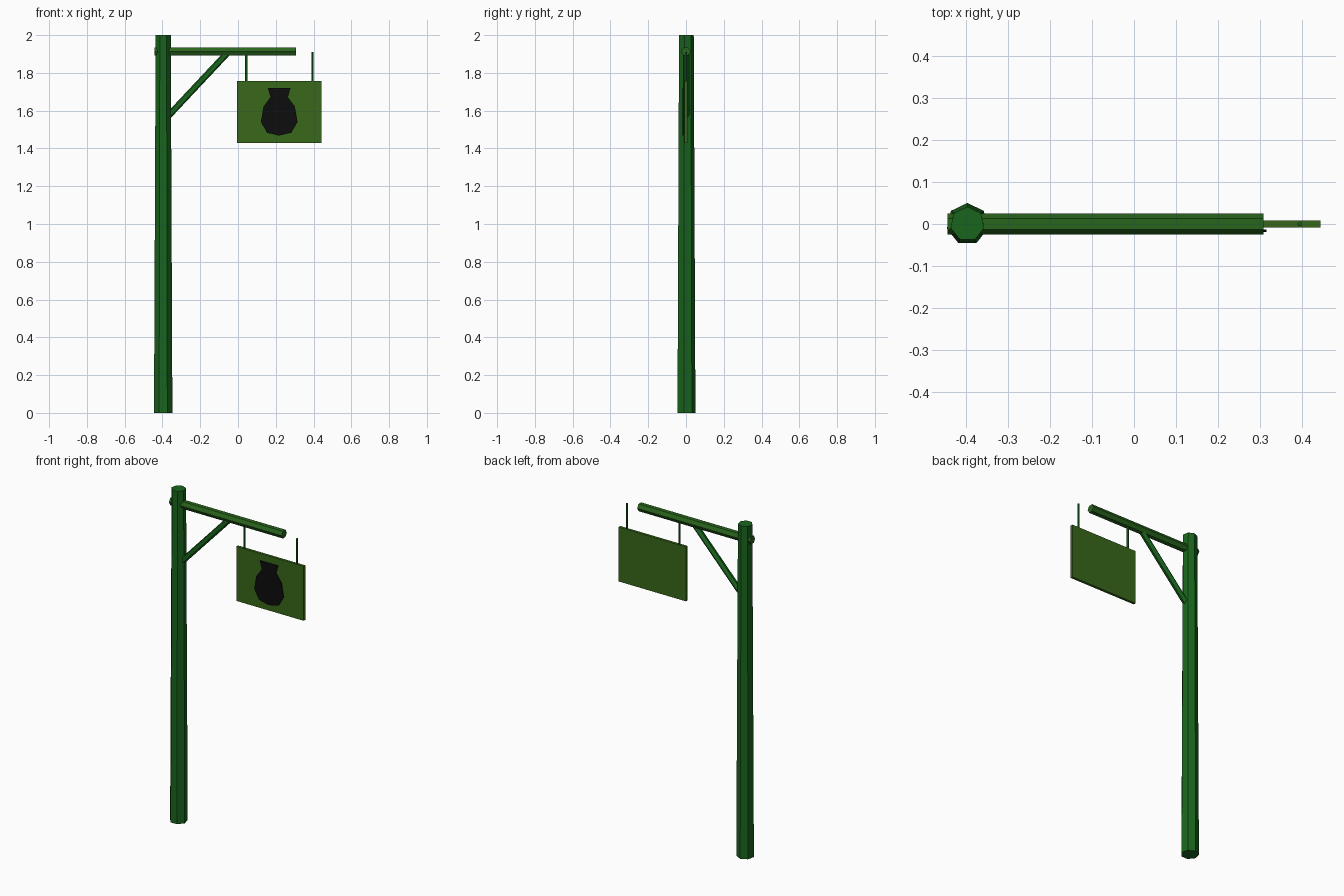
import bpy, bmesh
from mathutils import Vector, Matrix

if "Cube" in bpy.data.objects:
    bpy.data.objects.remove(bpy.data.objects["Cube"])


def material(name, rgb):
    m = bpy.data.materials.new(name)
    m.diffuse_color = (*rgb, 1)
    m.use_nodes = True
    m.node_tree.nodes["Principled BSDF"].inputs["Base Color"].default_value = m.diffuse_color
    return m


GREEN = material("painted_green", (0.01, 0.13, 0.012))
OLIVE = material("olive_wood", (0.022, 0.13, 0.012))
BOARD = material("board_green", (0.04, 0.14, 0.01))
BLACK = material("emblem_black", (0.004, 0.004, 0.004))


def finish(name, bm, mat):
    bmesh.ops.recalc_face_normals(bm, faces=bm.faces)
    mesh = bpy.data.meshes.new(name)
    bm.to_mesh(mesh)
    bm.free()
    mesh.materials.append(mat)
    obj = bpy.data.objects.new(name, mesh)
    bpy.context.collection.objects.link(obj)
    return obj


def rod(name, a, b, r1, r2, sides, mat):
    """Faceted rod from a to b; first corner stays towards +y."""
    a, b = Vector(a), Vector(b)
    z = (b - a).normalized()
    y = Vector((0, 1, 0))
    x = y.cross(z)
    rot = Matrix((x, y, z)).transposed().to_4x4()
    bm = bmesh.new()
    bmesh.ops.create_cone(bm, cap_ends=True, segments=sides, radius1=r1, radius2=r2,
                          depth=(b - a).length,
                          matrix=Matrix.Translation((a + b) / 2) @ rot)
    return finish(name, bm, mat)


def slab(name, outline, y0, y1, mat):
    """Flat plate from an x,z outline, running from y0 to y1."""
    bm = bmesh.new()
    face = bm.faces.new([bm.verts.new((x, y0, z)) for x, z in outline])
    out = bmesh.ops.extrude_face_region(bm, geom=[face])
    verts = [v for v in out["geom"] if isinstance(v, bmesh.types.BMVert)]
    bmesh.ops.translate(bm, verts=verts, vec=(0, y1 - y0, 0))
    return finish(name, bm, mat)


# Tapered seven-sided post
rod("post", (-0.396, 0, 0), (-0.396, 0, 2), 0.05, 0.041, 7, GREEN)

# Arm through the post, and its diagonal brace
rod("arm", (-0.443, 0, 1.913), (0.308, 0, 1.913), 0.025, 0.025, 6, OLIVE)
rod("brace", (-0.385, 0, 1.555), (-0.052, 0, 1.91), 0.018, 0.018, 5, GREEN)

# Hanging rods
for side, x in (("left", 0.044), ("right", 0.394)):
    rod(f"{side}_hanger", (x, 0, 1.757), (x, 0, 1.91), 0.006, 0.006, 5, GREEN)

# Sign board
slab("sign_board", [(-0.005, 1.43), (0.443, 1.43), (0.443, 1.758), (-0.005, 1.758)],
     -0.008, 0.008, BOARD)

# Jar emblem: half outline mirrored about its centre line
half = [(0.06, 1.72), (0.046, 1.672), (0.083, 1.622), (0.097, 1.54), (0.064, 1.483)]
cx = 0.218
outline = [(cx + x, z) for x, z in half] + [(cx, 1.468)] + [(cx - x, z) for x, z in reversed(half)]
slab("jar_emblem", outline, -0.019, -0.013, BLACK)
